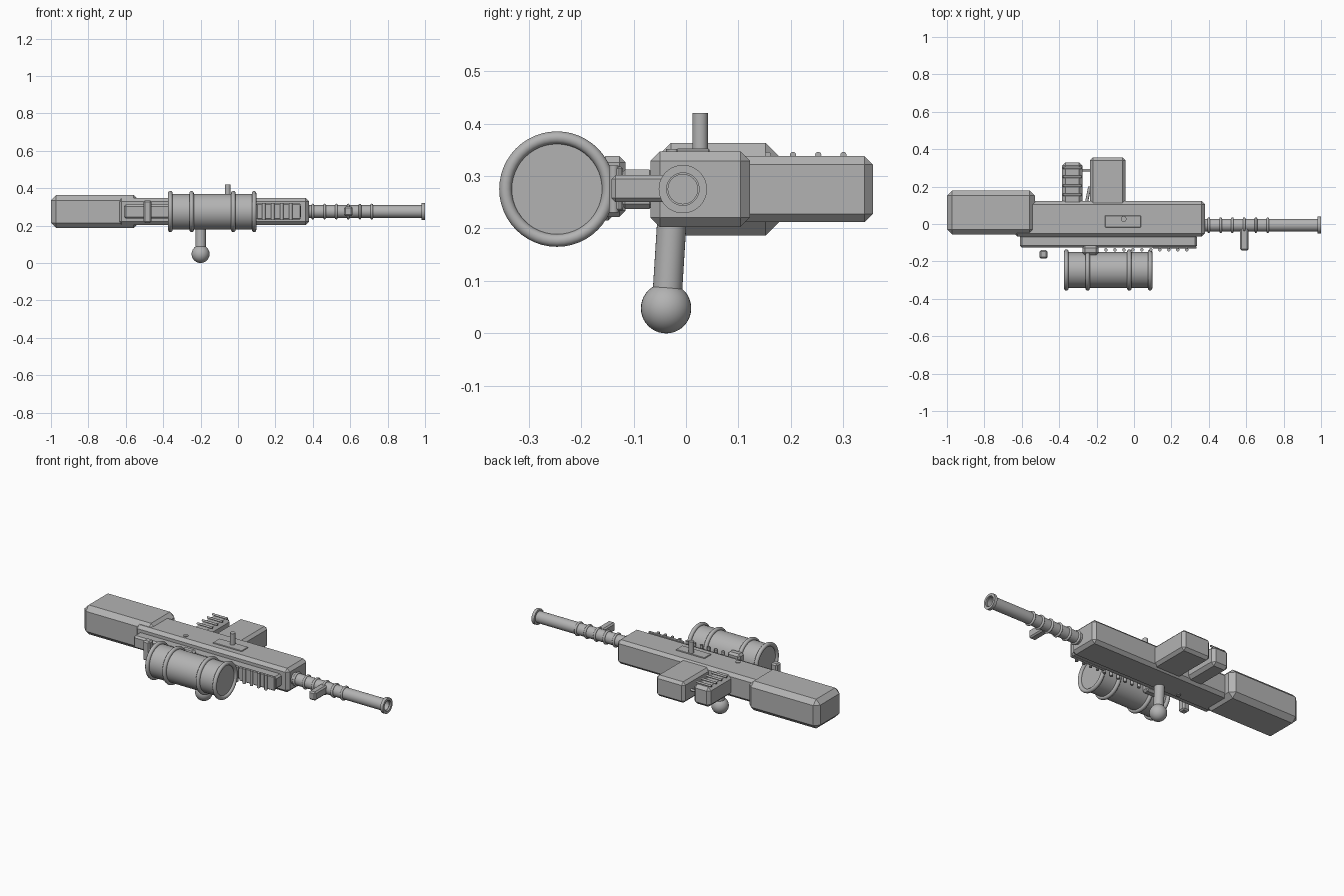
import bpy, bmesh, math
from mathutils import Vector

cube = bpy.data.objects.get("Cube")
if cube:
    bpy.data.objects.remove(cube, do_unlink=True)

GREY = (0.45, 0.45, 0.45, 1.0)
mat = bpy.data.materials.new("grey metal")
mat.use_nodes = True
mat.diffuse_color = GREY
mat.node_tree.nodes["Principled BSDF"].inputs["Base Color"].default_value = GREY

AXIS_Z = 0.275   # height of the barrel and drum axes


def finish(name, smooth=True):
    obj = bpy.context.object
    obj.name = name
    obj.data.materials.clear()
    obj.data.materials.append(mat)
    if smooth:
        bpy.ops.object.shade_smooth_by_angle(angle=math.radians(35))
    return obj


def box(name, x, y, z, chamfer=0.0):
    """Chamfered box given as (min, max) ranges."""
    bpy.ops.mesh.primitive_cube_add(size=1)
    obj = finish(name, False)
    for v in obj.data.vertices:
        v.co = [lo + (c + 0.5) * (hi - lo) for c, (lo, hi) in zip(v.co, (x, y, z))]
    if chamfer:
        mod = obj.modifiers.new("chamfer", 'BEVEL')
        mod.width = chamfer
        mod.segments = 1
    return obj


def rod(name, a, b, radius, sides=32):
    """Cylinder between two points."""
    a, b = Vector(a), Vector(b)
    d = b - a
    bpy.ops.mesh.primitive_cylinder_add(
        vertices=sides, radius=radius, depth=d.length, location=(a + b) / 2,
        rotation=d.to_track_quat('Z', 'Y').to_euler())
    return finish(name)


def ring(name, x, y, major, minor):
    """Torus around an axis that runs along x."""
    bpy.ops.mesh.primitive_torus_add(
        major_radius=major, minor_radius=minor, major_segments=48, minor_segments=12,
        location=(x, y, AXIS_Z), rotation=(0, math.pi / 2, 0))
    return finish(name)


def lathe(name, profile, y, sides=48):
    """Spin (x, radius) points around the x direction."""
    mesh = bpy.data.meshes.new(name)
    bm = bmesh.new()
    verts = [bm.verts.new((x, y + r, AXIS_Z)) for x, r in profile]
    edges = [bm.edges.new(p) for p in zip(verts, verts[1:])]
    bmesh.ops.spin(bm, geom=verts + edges, cent=(0, y, AXIS_Z), axis=(1, 0, 0),
                   angle=math.tau, steps=sides)
    bmesh.ops.remove_doubles(bm, verts=bm.verts, dist=0.0001)
    bmesh.ops.recalc_face_normals(bm, faces=bm.faces)
    bm.to_mesh(mesh)
    bm.free()
    obj = bpy.data.objects.new(name, mesh)
    bpy.context.collection.objects.link(obj)
    bpy.ops.object.select_all(action='DESELECT')
    bpy.context.view_layer.objects.active = obj
    obj.select_set(True)
    return finish(name)


# Main bodies
box("receiver", (-0.64, 0.38), (-0.068, 0.122), (0.203, 0.347), 0.018)
box("stock", (-1.0, -0.53), (-0.057, 0.18), (0.187, 0.363), 0.028)
box("magazine", (-0.235, -0.045), (0.08, 0.356), (0.212, 0.338), 0.016)
box("front_rail", (-0.61, 0.337), (-0.126, -0.06), (0.237, 0.312), 0.01)

# Grip with ribs, trigger and guard
box("grip", (-0.385, -0.275), (0.1, 0.33), (0.217, 0.335), 0.018)
for i in range(4):
    y = 0.156 + i * 0.048
    rod(f"grip_rib_{i + 1}", (-0.38, y, 0.34), (-0.28, y, 0.34), 0.006, 12)
rod("trigger_guard", (-0.285, 0.288, AXIS_Z), (-0.225, 0.288, AXIS_Z), 0.007, 12)
rod("trigger", (-0.255, 0.11, AXIS_Z), (-0.237, 0.2, AXIS_Z), 0.008, 12)

# Barrel with open muzzle, bands and side handle
BARREL_Y = -0.006
lathe("barrel", [(0.36, 0), (0.36, 0.034), (0.99, 0.034), (0.99, 0.028),
                 (0.93, 0.028), (0.93, 0)], BARREL_Y)
lathe("muzzle_collar", [(0.982, 0.032), (0.982, 0.046), (1.0, 0.046),
                        (1.0, 0.031), (0.982, 0.031)], BARREL_Y)
for i in range(6):
    ring(f"barrel_band_{i + 1}", 0.4 + i * 0.063, BARREL_Y, 0.035, 0.007)
box("barrel_handle", (0.568, 0.613), (-0.142, -0.02), (0.25, 0.302), 0.008)

# Side drum with rolled rims
DRUM_Y = -0.246
lathe("drum", [(-0.362, 0), (-0.362, 0.095), (0.086, 0.095), (0.086, 0)], DRUM_Y)
for i, x in enumerate((-0.362, -0.248, -0.025, 0.086)):
    ring(f"drum_rim_{i + 1}", x, DRUM_Y, 0.098, 0.012)
box("drum_mount", (-0.275, -0.19), (-0.165, -0.115), (0.222, 0.338), 0.012)
box("side_latch", (-0.506, -0.462), (-0.185, -0.14), (0.215, 0.334), 0.008)

# Cooling ribs along the rail
for i in range(10):
    x = -0.15 + i * 0.048
    rod(f"rail_rib_{i + 1}", (x, -0.138, 0.23), (x, -0.138, 0.32), 0.009, 12)
box("rib_panel", (0.1, 0.335), (-0.132, -0.12), (0.233, 0.318), 0.004)

# Lower handle with ball end
rod("lower_handle", (-0.2, -0.026, 0.23), (-0.2, -0.036, 0.07), 0.028)
bpy.ops.mesh.primitive_uv_sphere_add(segments=32, ring_count=20, radius=0.048,
                                     location=(-0.2, -0.038, 0.048))
finish("handle_ball")

# Top plate, pin and small screws
box("top_plate", (-0.155, 0.037), (-0.018, 0.045), (0.34, 0.352), 0.002)
rod("top_pin", (-0.055, 0.027, 0.34), (-0.055, 0.027, 0.42), 0.015, 24)
for side, z in (("top", 0.347), ("bottom", 0.203)):
    rod(f"{side}_screw", (-0.33, -0.024, z - 0.004), (-0.33, -0.024, z + 0.004), 0.014, 20)
